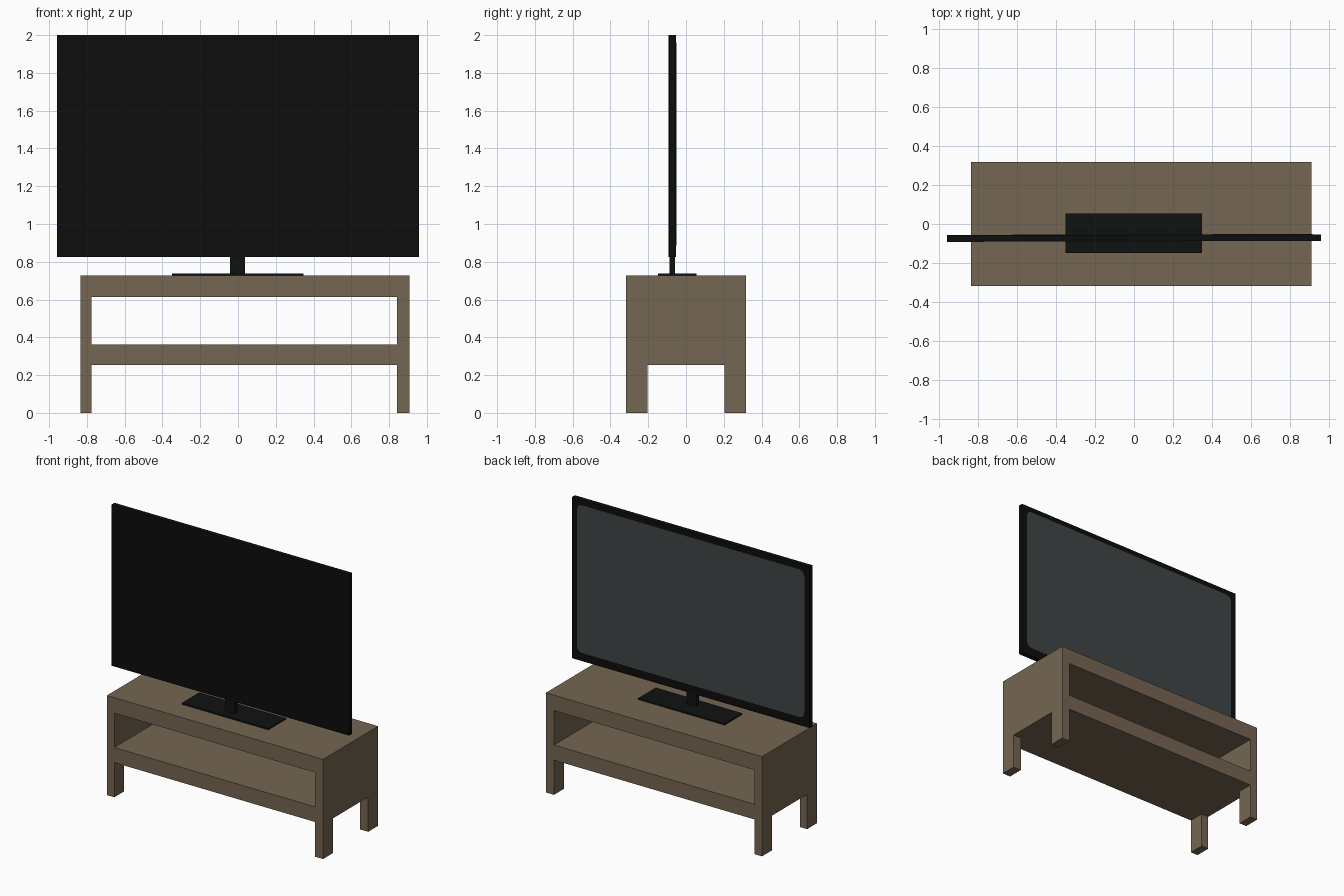
import bpy, bmesh, math

if "Cube" in bpy.data.objects:
    bpy.data.objects.remove(bpy.data.objects["Cube"])


def material(name, rgb):
    m = bpy.data.materials.new(name)
    m.diffuse_color = (*rgb, 1)
    m.use_nodes = True
    m.node_tree.nodes["Principled BSDF"].inputs["Base Color"].default_value = m.diffuse_color
    return m


WOOD = material("brown wood", (0.178, 0.133, 0.084))
BLACK = material("black plastic", (0.004, 0.004, 0.004))
STAND = material("stand black", (0.005, 0.006, 0.006))
GLASS = material("grey screen", (0.050, 0.060, 0.062))


def finish(name, bm, mat):
    bmesh.ops.recalc_face_normals(bm, faces=bm.faces)
    me = bpy.data.meshes.new(name)
    bm.to_mesh(me)
    bm.free()
    me.materials.append(mat)
    ob = bpy.data.objects.new(name, me)
    bpy.context.collection.objects.link(ob)
    return ob


def box(name, x, y, z, mat):
    bm = bmesh.new()
    bmesh.ops.create_cube(bm, size=1)
    for v in bm.verts:
        for i, (a, b) in enumerate((x, y, z)):
            v.co[i] = a if v.co[i] < 0 else b
    return finish(name, bm, mat)


def prism(name, outline, y0, y1, mat):
    """Extrude an x-z outline from y0 to y1."""
    bm = bmesh.new()
    face = bm.faces.new([bm.verts.new((x, y0, z)) for x, z in outline])
    out = bmesh.ops.extrude_face_region(bm, geom=[face])
    for v in out["geom"]:
        if isinstance(v, bmesh.types.BMVert):
            v.co.y = y1
    return finish(name, bm, mat)


# Cabinet: one open frame, see-through from front to back
X0, X1, IX0, IX1 = -0.835, 0.908, -0.776, 0.843
DEPTH = 0.317
outer = [(X0, 0.253), (X1, 0.253), (X1, 0.727), (X0, 0.727)]
inner = [(IX0, 0.363), (IX1, 0.363), (IX1, 0.614), (IX0, 0.614)]
bm = bmesh.new()
rings = [[bm.verts.new((x, y, z)) for x, z in pts]
         for y in (-DEPTH, DEPTH) for pts in (outer, inner)]
fo, fi, bo, bi = rings
for a, b in ((fo, fi), (bo, bi), (fo, bo), (fi, bi)):
    for i in range(4):
        j = (i + 1) % 4
        bm.faces.new((a[i], a[j], b[j], b[i]))
finish("cabinet", bm, WOOD)

# Four legs
for side, lx in (("left", (X0, IX0)), ("right", (IX1, X1))):
    for end, ly in (("front", (-DEPTH, -0.203)), ("back", (0.203, DEPTH))):
        box(f"{end}_{side}_leg", lx, ly, (0, 0.253), WOOD)

# Television stand: base plate and neck
box("stand_base", (-0.35, 0.348), (-0.148, 0.055), (0.727, 0.737), STAND)
box("stand_neck", (-0.043, 0.037), (-0.087, -0.059), (0.737, 0.83), STAND)

# Television body, turned by a hair
body = box("television_body", (-0.957, 0.957), (-0.017, 0.017), (0.825, 2.0), BLACK)

# Screen on the back-facing side, with rounded corners
r, outline = 0.04, []
sx, sz0, sz1 = 0.915, 0.885, 1.962
corners = ((sx, sz1), (-sx, sz1), (-sx, sz0), (sx, sz0))
for k, (cx, cz) in enumerate(corners):
    ox = cx - math.copysign(r, cx)
    oz = cz - r if cz == sz1 else cz + r
    for s in range(6):
        a = math.pi / 2 * (k + s / 5)
        outline.append((ox + r * math.cos(a), oz + r * math.sin(a)))
screen = prism("screen", outline, 0.0165, 0.0185, GLASS)
for ob in (body, screen):
    ob.location.y = -0.072
    ob.rotation_euler.z = 0.0025
